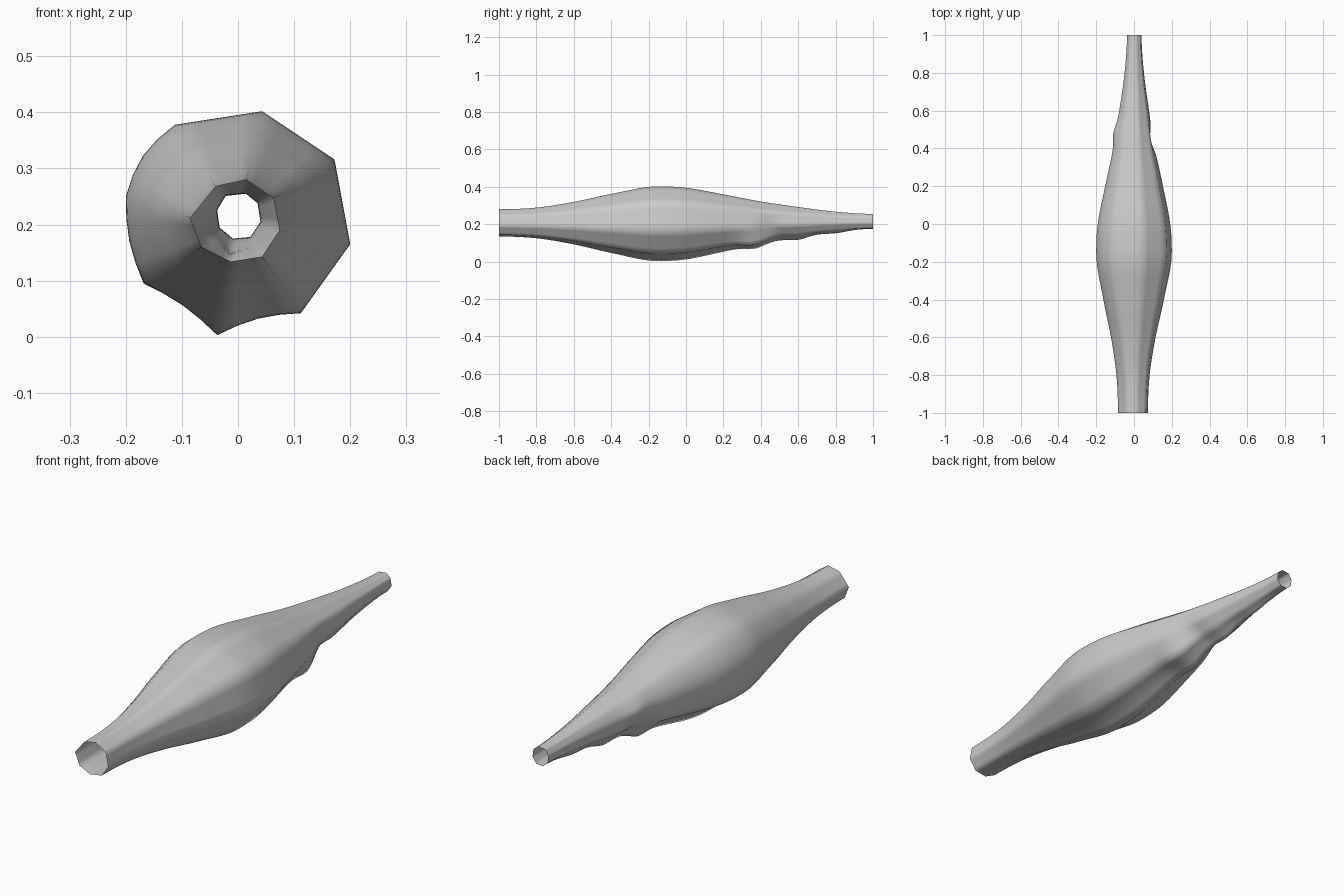
import bpy, bmesh, math
from mathutils import Vector

if "Cube" in bpy.data.objects:
    bpy.data.objects.remove(bpy.data.objects["Cube"])

# Eight-sided cross-sections (x, z): front mouth, belly, back mouth
FRONT = [(-.040, .268), (.015, .280), (.063, .247), (.074, .190),
         (.043, .143), (-.013, .134), (-.065, .160), (-.085, .212)]
BELLY = [(-.112, .378), (.043, .402), (.172, .316), (.200, .165),
         (.112, .042), (-.037, .003), (-.168, .095), (-.200, .250)]
BACK = [(-.022, .251), (.014, .255), (.035, .238), (.040, .205),
        (.022, .178), (-.009, .175), (-.033, .195), (-.037, .226)]
# Outward bulge of each side at the belly
BULGE = [0, 0, 0, 0, -.010, -.008, .010, .016]
# How far each station has swelled toward the belly section
SWELL = [(-1, 0), (-.8, .07), (-.6, .32), (-.4, .67), (-.15, 1), (0, .95),
         (.2, .71), (.4, .45), (.6, .25), (.8, .08), (1, 0)]
# Lumps near the back: corner, y, radial offset, half length
LUMPS = [(4, .36, .026, .11), (5, .37, .022, .10), (5, .60, .016, .10),
         (3, .45, -.016, .09), (6, .45, -.015, .10), (7, .48, .014, .08),
         (4, .50, -.012, .07), (5, .80, .010, .12)]
SUB, RINGS = 4, 80


def swell(y):
    """Smooth cubic curve through the swell stations."""
    n = len(SWELL)
    slope = lambda i: 0 if i in (0, 4, n - 1) else (
        (SWELL[i + 1][1] - SWELL[i - 1][1]) / (SWELL[i + 1][0] - SWELL[i - 1][0]))
    i = max(k for k in range(n - 1) if SWELL[k][0] <= y + 1e-6)
    (a, p), (b, q) = SWELL[i], SWELL[i + 1]
    h = b - a
    t = (y - a) / h
    return ((2*t**3 - 3*t**2 + 1) * p + (t**3 - 2*t**2 + t) * h * slope(i)
            + (3*t**2 - 2*t**3) * q + (t**3 - t**2) * h * slope(i + 1))


def ring(y):
    w = swell(y)
    end = FRONT if y < -.15 else BACK
    center = Vector((0, .21))
    corners = []
    for k in range(8):
        p = Vector(end[k]).lerp(Vector(BELLY[k]), w)
        out = (p - center).normalized()
        for c, y0, d, half in LUMPS:
            if c == k:
                p += out * d * math.exp(-2 * ((y - y0) / half) ** 2)
        corners.append(p)
    points = []
    for k in range(8):
        a, b = corners[k], corners[(k + 1) % 8]
        out = ((a + b) / 2 - center).normalized()
        for s in range(SUB):
            t = s / SUB
            p = a.lerp(b, t) + out * BULGE[k] * w * math.sin(math.pi * t)
            points.append((p.x, y, p.y))
    return points


# Open tube skinned over the rings
bm = bmesh.new()
rows = [[bm.verts.new(p) for p in ring(-1 + 2 * i / RINGS)] for i in range(RINGS + 1)]
for r0, r1 in zip(rows, rows[1:]):
    for j in range(len(r0)):
        k = (j + 1) % len(r0)
        bm.faces.new((r0[j], r0[k], r1[k], r1[j]))
bmesh.ops.recalc_face_normals(bm, faces=bm.faces)
mesh = bpy.data.meshes.new("hollow_tube")
bm.to_mesh(mesh)
bm.free()
mesh.shade_smooth()
tube = bpy.data.objects.new("hollow_tube", mesh)
bpy.context.collection.objects.link(tube)
